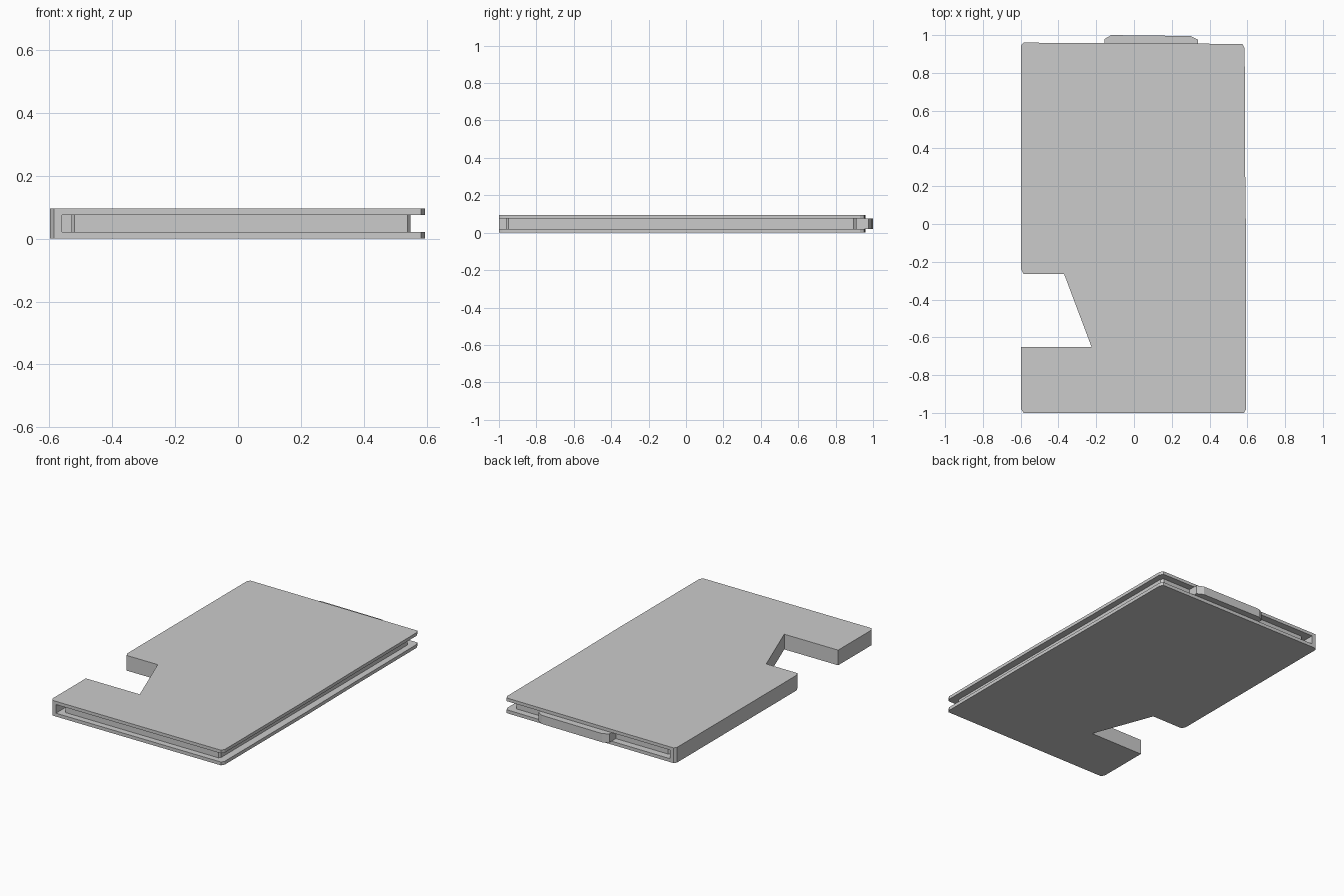
import bpy
import bmesh

if "Cube" in bpy.data.objects:
    bpy.data.objects.remove(bpy.data.objects["Cube"])

HEIGHT = 0.095   # full thickness
Z_LOW, Z_HIGH = 0.021, 0.075   # slot between the two plates


def prism(name, points, z0, z1):
    """Extrude a flat outline (counter-clockwise) from z0 to z1."""
    bm = bmesh.new()
    face = bm.faces.new([bm.verts.new((x, y, z0)) for x, y in points])
    out = bmesh.ops.extrude_face_region(bm, geom=[face])
    top = [v for v in out["geom"] if isinstance(v, bmesh.types.BMVert)]
    bmesh.ops.translate(bm, verts=top, vec=(0, 0, z1 - z0))
    bmesh.ops.recalc_face_normals(bm, faces=bm.faces)
    mesh = bpy.data.meshes.new(name)
    bm.to_mesh(mesh)
    bm.free()
    obj = bpy.data.objects.new(name, mesh)
    bpy.context.collection.objects.link(obj)
    return obj


# Outer shell: clipped corners, slightly tapered right edge, slanted notch at left
cover = prism("cover_shell", [
    (-0.585, -1.0), (0.582, -1.0), (0.594, -0.98), (0.594, -0.17),
    (0.588, 0.33), (0.586, 0.93), (0.574, 0.953), (0.16, 0.956), (-0.585, 0.96),
    (-0.598, 0.945), (-0.598, -0.24), (-0.585, -0.265), (-0.37, -0.265),
    (-0.225, -0.65), (-0.598, -0.65), (-0.598, -0.98)], 0, HEIGHT)

# Slot cavity: open at front, right and back, leaving a wall at left and notch
slot = prism("slot_cutter", [
    (-0.56, -1.1), (0.7, -1.1), (0.7, 1.1), (-0.56, 1.1),
    (-0.56, -0.23), (-0.346, -0.23), (-0.174, -0.685), (-0.56, -0.685)],
    Z_LOW, Z_HIGH)
cut = cover.modifiers.new("slot", 'BOOLEAN')
cut.operation = 'DIFFERENCE'
cut.solver = 'EXACT'
cut.object = slot
slot.hide_render = True
slot.hide_set(True)

# Inner block, recessed behind the plate edges, with the tab sticking out at the back
prism("inner_block", [
    (-0.52, -0.962), (0.538, -0.962), (0.548, -0.95), (0.548, 0.895),
    (0.535, 0.912), (0.34, 0.912), (0.34, 0.975), (0.30, 0.995),
    (-0.12, 1.0), (-0.155, 0.98), (-0.155, 0.915), (-0.515, 0.915),
    (-0.53, 0.9), (-0.53, -0.2), (-0.325, -0.2), (-0.13, -0.715),
    (-0.53, -0.715), (-0.53, -0.95)], Z_LOW, Z_HIGH)
